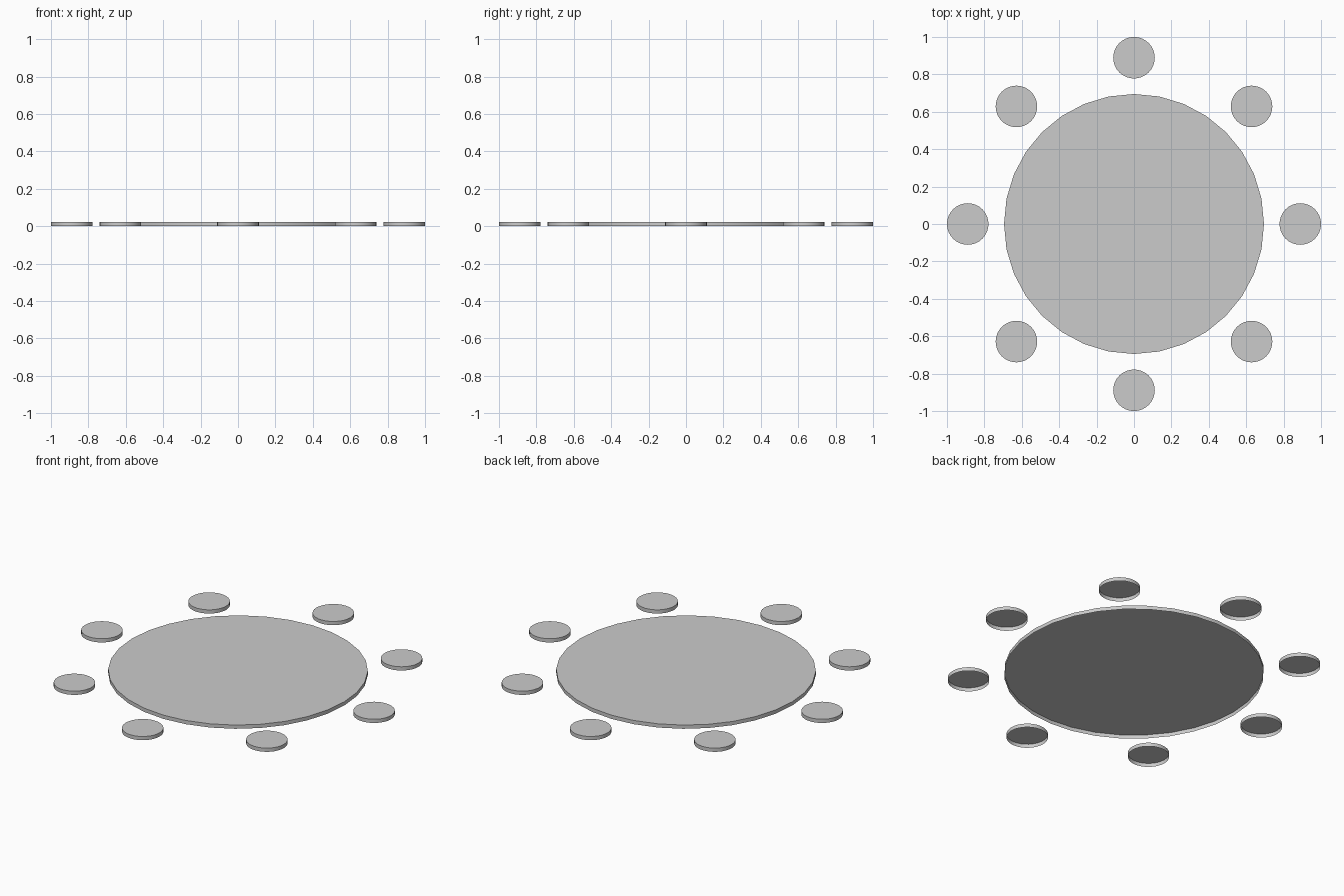
import bpy
import bmesh
import math

HEIGHT = 0.022

cube = bpy.data.objects.get("Cube")
if cube:
    bpy.data.objects.remove(cube, do_unlink=True)


def capped_disc(name, radius, location=(0, 0)):
    """Shallow round cap: closed top, side wall, open underside."""
    bm = bmesh.new()
    bmesh.ops.create_cone(bm, cap_ends=True, segments=32, radius1=radius,
                          radius2=radius, depth=HEIGHT)
    bm.normal_update()
    underside = [f for f in bm.faces if f.normal.z < -0.9]
    bmesh.ops.delete(bm, geom=underside, context="FACES_ONLY")
    mesh = bpy.data.meshes.new(name)
    bm.to_mesh(mesh)
    bm.free()
    obj = bpy.data.objects.new(name, mesh)
    obj.location = (*location, HEIGHT / 2)
    bpy.context.collection.objects.link(obj)

    # Smooth wall, crisp rim
    bpy.ops.object.select_all(action="DESELECT")
    obj.select_set(True)
    bpy.context.view_layer.objects.active = obj
    bpy.ops.object.shade_smooth_by_angle(angle=math.radians(30))
    return obj


# Large central disc
capped_disc("center_disc", 0.695)

# Ring of eight small discs
RING = 0.889
for i in range(8):
    angle = i * math.tau / 8
    capped_disc(f"outer_disc_{i + 1}", 0.111,
                (RING * math.cos(angle), RING * math.sin(angle)))
